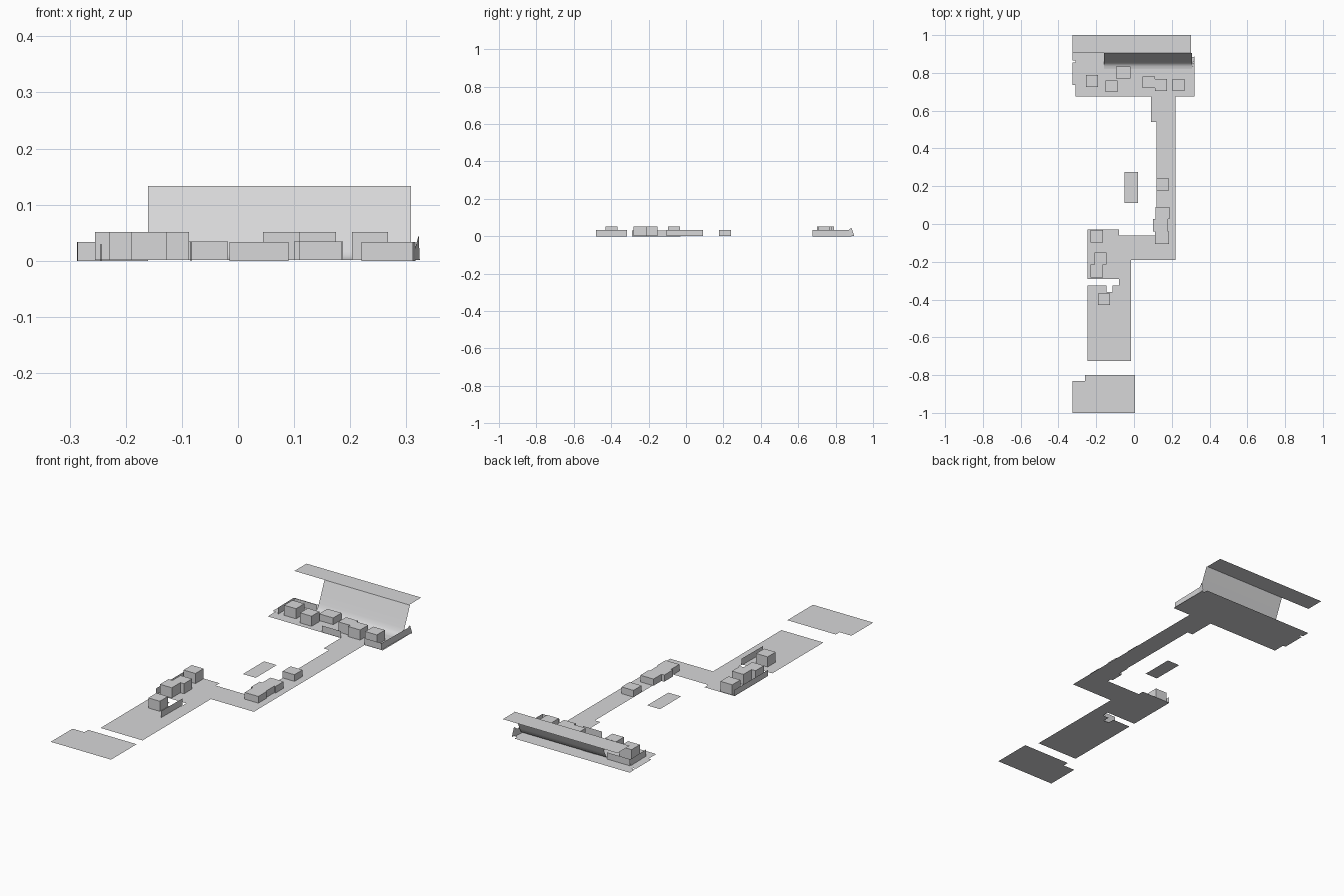
import bpy, bmesh, math

grey = bpy.data.materials.new("light_grey")
grey.diffuse_color = (0.68, 0.68, 0.69, 1)


def finish(name, bm):
    me = bpy.data.meshes.new(name)
    bm.to_mesh(me)
    bm.free()
    me.materials.append(grey)
    ob = bpy.data.objects.new(name, me)
    bpy.context.collection.objects.link(ob)
    return ob


def floor(name, pts, z=0.0):
    """flat zero-thickness slab from an outline"""
    bm = bmesh.new()
    f = bm.faces.new([bm.verts.new((x, y, z)) for x, y in pts])
    f.normal_update()
    if f.normal.z < 0:
        f.normal_flip()
    return finish(name, bm)


def rect(x0, x1, y0, y1):
    return [(x0, y0), (x1, y0), (x1, y1), (x0, y1)]


def box(name, x0, x1, y0, y1, h):
    bm = bmesh.new()
    bmesh.ops.create_cube(bm, size=1)
    for v in bm.verts:
        v.co = (x1 if v.co.x > 0 else x0, y1 if v.co.y > 0 else y0, h if v.co.z > 0 else 0.001)
    return finish(name, bm)


def wall(name, a, b, h):
    """thin upright sheet between two plan points"""
    bm = bmesh.new()
    bm.faces.new([bm.verts.new(p) for p in ((*a, 0), (*b, 0), (*b, h), (*a, h))])
    return finish(name, bm)


# floors
floor("upper_floor", [(-.31, .675), (.32, .675), (.32, .885), (.305, .885), (.305, .905),
                      (-.325, .905), (-.325, .865), (-.31, .865), (-.31, .855),
                      (-.325, .855), (-.325, .735), (-.31, .735)])
floor("middle_path", [(.09, .675), (.09, .54), (.12, .54), (.12, -.06), (-.08, -.06), (-.08, -.03),
                      (-.245, -.03), (-.245, -.29), (-.08, -.29), (-.08, -.325), (-.115, -.325),
                      (-.115, -.36), (-.145, -.36), (-.145, -.325), (-.245, -.325),
                      (-.245, -.725), (-.015, -.725), (-.015, -.19), (.22, -.19), (.22, .675)])
floor("lower_floor", [(-.325, -1), (.005, -1), (.005, -.8), (-.26, -.8), (-.26, -.83), (-.325, -.83)], .015)
floor("side_platform", rect(-.05, .02, .11, .275))
floor("raised_ledge", rect(-.325, .303, .905, 1.0), .133)

# crates: x0, x1, y0, y1, height
crates = [
    (-.255, -.19, .725, .79, .051), (-.15, -.087, .70, .76, .051), (-.095, -.018, .77, .835, .034),
    (.045, .11, .72, .78, .051), (.11, .175, .705, .768, .051), (.203, .267, .705, .768, .051),
    (.12, .185, .177, .24, .034),
    (.115, .187, .027, .09, .034), (.10, .18, -.04, .027, .034), (.11, .185, -.105, -.04, .034),
    (-.23, -.165, -.097, -.033, .051), (-.208, -.145, -.215, -.152, .051),
    (-.23, -.165, -.282, -.215, .051), (-.19, -.127, -.43, -.367, .051),
]
for i, c in enumerate(crates):
    box(f"crate_{i + 1}", *c)

# low walls
for i, (a, b, h) in enumerate([
    ((.22, .677), (.312, .677), .033), ((-.015, .677), (.09, .677), .033),
    ((.312, .677), (.316, .885), .033), ((-.285, .72), (-.287, .845), .033),
    ((-.285, .845), (-.16, .845), .033), ((-.085, -.48), (-.083, -.315), .033),
    ((-.245, -.29), (-.243, -.03), .03),
]):
    wall(f"low_wall_{i + 1}", a, b, h)

# curved back wall rising to the ledge
profile = [(.82, .001), (.835, .003), (.845, .008), (.853, .016), (.862, .034), (.88, .075), (.905, .133)]
bm = bmesh.new()
rows = [[bm.verts.new((x, y, z)) for y, z in profile] for x in (-.16, .308)]
for j in range(len(profile) - 1):
    f = bm.faces.new((rows[0][j], rows[1][j], rows[1][j + 1], rows[0][j + 1]))
    f.smooth = True
finish("curved_back_wall", bm)

# flared end of the back wall
bm = bmesh.new()
bm.faces.new([bm.verts.new(p) for p in ((.31, .83, .001), (.324, .9, .001), (.322, .885, .046))])
finish("back_wall_end", bm)
